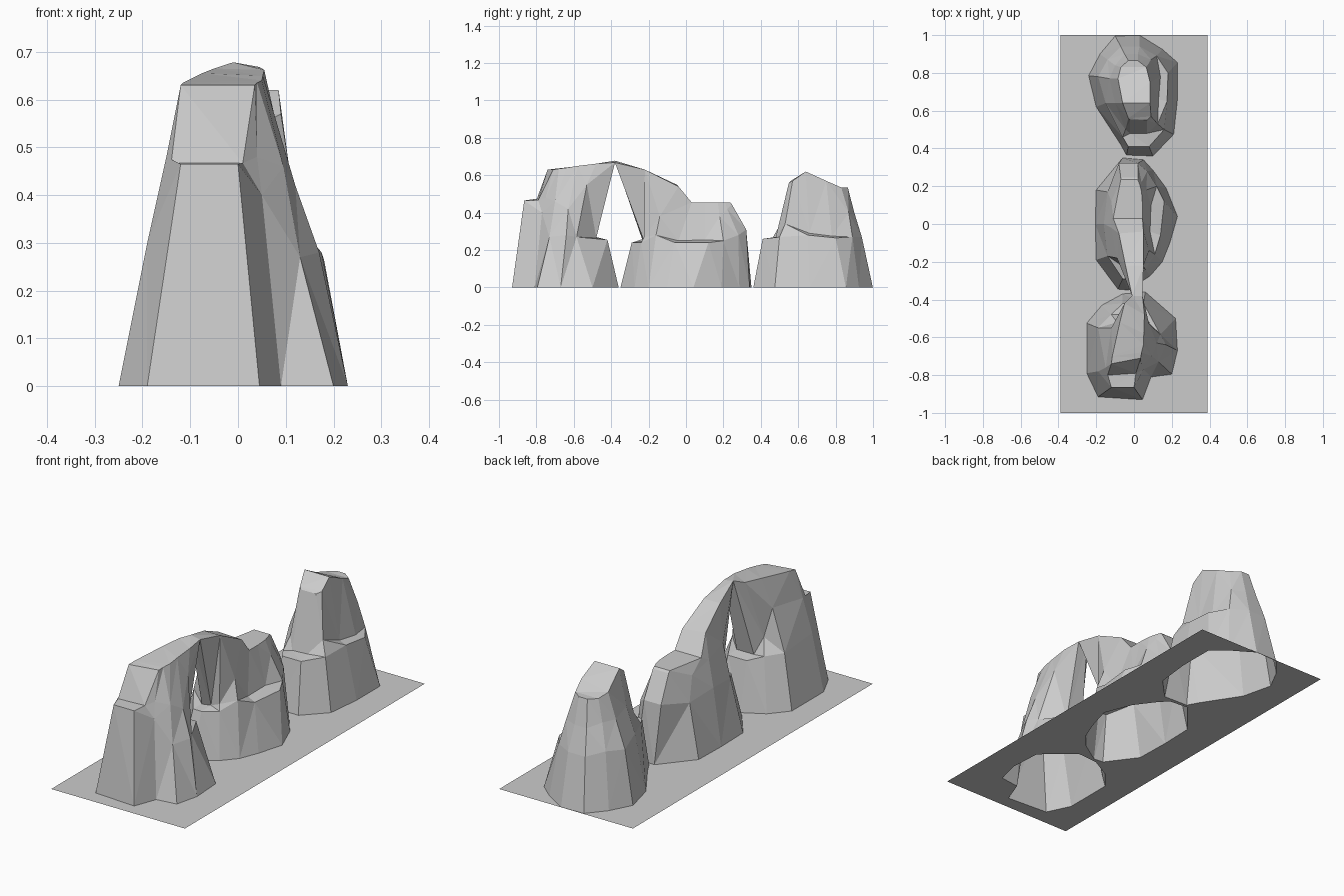
import bpy, bmesh


def finish(bm, name):
    me = bpy.data.meshes.new(name)
    bm.to_mesh(me)
    bm.free()
    ob = bpy.data.objects.new(name, me)
    bpy.context.collection.objects.link(ob)
    return ob


def loft_rock(name, base, *rings):
    """Open-bottomed faceted rock: rings lofted upward, then capped across."""
    bm = bmesh.new()
    levels = [[bm.verts.new((x, y, 0)) for x, y in base]]
    levels += [[bm.verts.new(p) for p in ring] for ring in rings]
    n = len(base)
    for lo, hi in zip(levels, levels[1:]):
        for i in range(n):
            j = (i + 1) % n
            bm.faces.new((lo[i], lo[j], hi[j], hi[i]))
    # cap: zip the right side of the crown to the left side
    top = levels[-1]
    chain = [(top[-i % n], top[i + 1]) for i in range((n + 1) // 2)]
    for (a, b), (c, d) in zip(chain, chain[1:]):
        quad = [a, b, d] if c is d else [a, b, d, c]
        bm.faces.new(quad)
    bmesh.ops.triangulate(bm, faces=bm.faces[:], quad_method='SHORT_EDGE')
    return finish(bm, name)


# footprints, counter-clockwise from the front
front_base = [(-.19, -.915), (.045, -.93), (.09, -.81), (.20, -.795), (.23, -.67), (.22, -.50),
              (.06, -.36), (-.06, -.37), (-.17, -.43), (-.25, -.525), (-.25, -.79)]
middle_base = [(-.085, -.345), (-.03, -.35), (.085, -.275), (.15, -.20), (.19, -.10), (.23, .04),
               (.17, .19), (.10, .285), (.05, .34), (-.06, .35), (-.20, .18), (-.205, 0), (-.20, -.19)]
back_base = [(-.04, .365), (.10, .36), (.21, .475), (.23, .66), (.23, .855), (.15, .925),
             (.03, .999), (-.10, .995), (-.18, .90), (-.24, .785), (-.20, .62), (-.07, .42)]

# front pillar, leaning back to the apex of the arch
loft_rock(
    "front_pillar", front_base,
    [(-.12, -.865, .465), (0, -.865, .465), (.05, -.77, .40), (.13, -.73, .27), (.17, -.64, .28),
     (.14, -.585, .27), (.05, -.42, .255), (-.06, -.42, .255), (-.12, -.48, .27), (-.19, -.55, .28),
     (-.19, -.78, .30)],
    [(-.14, -.80, .467), (.01, -.79, .467), (.04, -.75, .48), (.095, -.70, .46), (.12, -.63, .42),
     (.08, -.53, .55), (.04, -.48, .265), (-.06, -.48, .265), (-.09, -.52, .35), (-.12, -.55, .50),
     (-.15, -.76, .48)],
    [(-.12, -.74, .63), (.035, -.71, .63), (.04, -.68, .635), (.05, -.64, .64), (.052, -.58, .65),
     (.055, -.48, .662), (.045, -.38, .668), (-.01, -.38, .678), (-.05, -.42, .665), (-.075, -.52, .655),
     (-.115, -.70, .635)])

# middle ridge, forming the other half of the arch and stepping down behind
loft_rock(
    "middle_ridge", middle_base,
    [(-.06, -.29, .24), (-.01, -.29, .24), (.06, -.24, .24), (.11, -.16, .28), (.14, -.06, .24),
     (.16, .12, .24), (.12, .20, .25), (.07, .28, .28), (.02, .322, .31), (-.08, .322, .31),
     (-.14, .17, .28), (-.16, 0, .30), (-.14, -.17, .28)],
    [(-.05, -.23, .245), (0, -.225, .25), (.05, -.225, .27), (.08, -.14, .38), (.085, -.04, .25),
     (.09, .10, .255), (.065, .18, .38), (.04, .22, .42), (.022, .245, .445), (-.07, .245, .445),
     (-.12, .12, .40), (-.12, -.02, .43), (-.09, -.18, .45)],
    [(-.01, -.38, .678), (.045, -.38, .668), (.05, -.22, .63), (.05, -.04, .54), (.045, .03, .455),
     (.045, .10, .455), (.04, .17, .455), (.03, .21, .455), (.02, .235, .455), (-.07, .235, .455),
     (-.11, .03, .455), (-.08, -.05, .55), (-.045, -.22, .63)])

# separate back stack with shoulder ledges
loft_rock(
    "back_stack", back_base,
    [(-.03, .41, .26), (.08, .41, .26), (.16, .50, .27), (.175, .65, .28), (.18, .80, .265),
     (.12, .89, .27), (.03, .94, .27), (-.07, .94, .27), (-.14, .87, .29), (-.19, .78, .28),
     (-.15, .64, .30), (-.06, .46, .26)],
    [(-.02, .48, .265), (.07, .48, .27), (.125, .53, .34), (.13, .66, .29), (.14, .78, .275),
     (.09, .87, .40), (.02, .90, .40), (-.05, .90, .40), (-.10, .84, .42), (-.13, .77, .42),
     (-.10, .64, .43), (-.045, .50, .33)],
    [(-.02, .55, .56), (.07, .55, .56), (.09, .57, .57), (.085, .64, .62), (.085, .75, .57),
     (.065, .83, .535), (.02, .865, .535), (-.03, .865, .535), (-.07, .83, .535), (-.085, .77, .55),
     (-.06, .64, .62), (-.03, .56, .57)])

# ground sheet, open beneath each rock
bm = bmesh.new()
sheet = [(-.39, -1), (.39, -1), (.39, 1), (-.39, 1)]
for loop in (sheet, front_base, middle_base, back_base):
    vs = [bm.verts.new((x, y, 0)) for x, y in loop]
    for a, b in zip(vs, vs[1:] + vs[:1]):
        bm.edges.new((a, b))
bmesh.ops.triangle_fill(bm, edges=bm.edges[:], use_beauty=True, normal=(0, 0, 1))
for f in bm.faces:
    f.normal_update()
    if f.normal.z < 0:
        f.normal_flip()
finish(bm, "ground_sheet")
